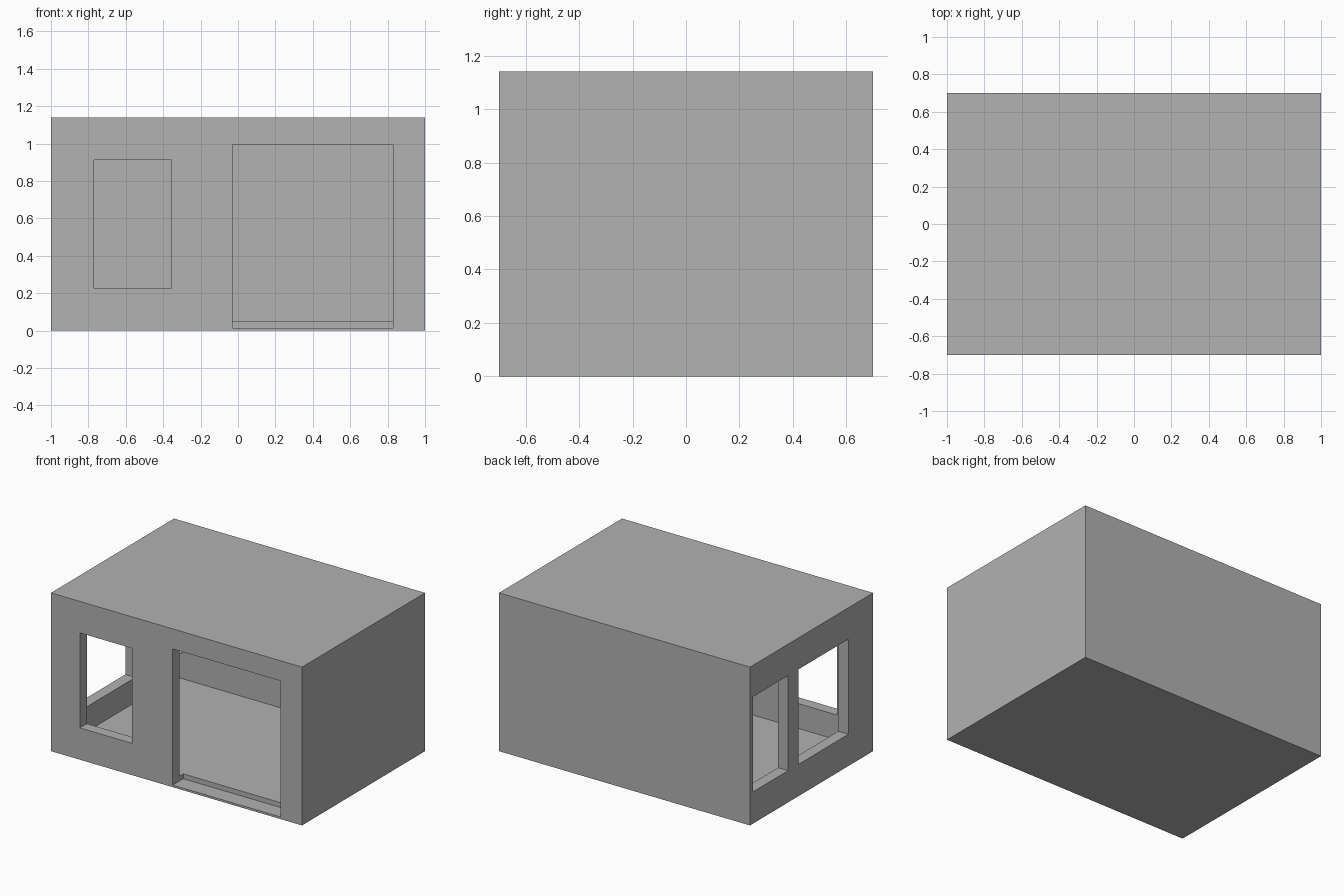
import bpy

# Remove the default cube
default = bpy.data.objects.get("Cube")
if default:
    bpy.data.objects.remove(default, do_unlink=True)

# Single plain grey
grey = bpy.data.materials.new("plain_grey")
grey.use_nodes = True
colour = (0.445, 0.445, 0.445, 1)
grey.diffuse_color = colour
grey.node_tree.nodes["Principled BSDF"].inputs["Base Color"].default_value = colour


def box(name, low, high):
    """Box spanning two opposite corners."""
    bpy.ops.mesh.primitive_cube_add(size=1)
    ob = bpy.context.object
    ob.name = name
    ob.location = [(a + b) / 2 for a, b in zip(low, high)]
    ob.scale = [b - a for a, b in zip(low, high)]
    bpy.ops.object.transform_apply(location=True, rotation=False, scale=True)
    ob.data.materials.append(grey)
    return ob


def cut(target, name, low, high):
    """Subtract a box from the target."""
    cutter = box(name, low, high)
    cutter.hide_render = True
    mod = target.modifiers.new(name, "BOOLEAN")
    mod.operation = "DIFFERENCE"
    mod.solver = "EXACT"
    mod.object = cutter
    bpy.context.view_layer.objects.active = target
    bpy.ops.object.modifier_apply(modifier=mod.name)
    bpy.data.objects.remove(cutter, do_unlink=True)


X, Y, H = 1.0, 0.7, 1.14      # half width, half depth, height
WALL, REACH, OUT = 0.08, 0.12, 0.1
SILL, HEAD = 0.229, 0.913

# Building shell with hollow room
shell = box("room_shell", (-X, -Y, 0), (X, Y, H))
cut(shell, "room_space", (-X + WALL, -Y + WALL, 0.05), (X - WALL, Y - WALL, H - 0.05))

# Front doorway and front window, reaching slightly past the wall
for name, x0, x1, z0, z1 in (
    ("doorway", -0.03, 0.83, 0.015, 0.995),
    ("front_window", -0.77, -0.355, SILL, HEAD),
):
    cut(shell, name, (x0, -Y - OUT, z0), (x1, -Y + REACH, z1))

# Two windows in the right-hand wall
for name, y0, y1 in (("rear_side_window", 0.266, 0.666), ("side_window", -0.42, 0.146)):
    cut(shell, name, (-X - OUT, y0, SILL), (-X + REACH, y1, HEAD))
